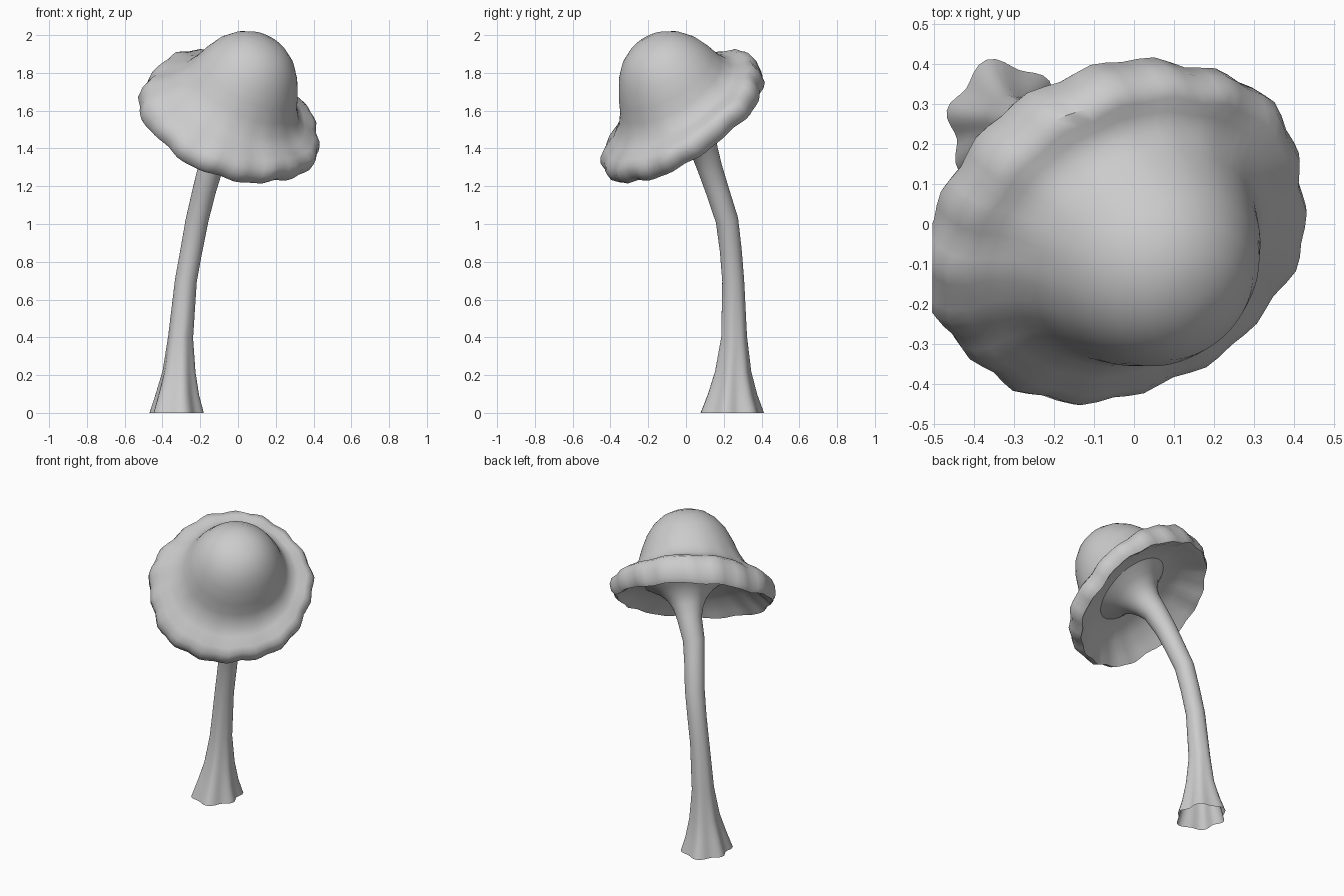
import bpy, bmesh
from math import sin, cos, pi, radians
from mathutils import Vector

if "Cube" in bpy.data.objects:
    bpy.data.objects.remove(bpy.data.objects["Cube"])

# Cap centre and tilted axis (leans toward front right)
C = Vector((0.0, 0.0, 1.57))
TILT = radians(39)
A = Vector((sin(TILT) * 0.7071, -sin(TILT) * 0.7071, cos(TILT)))
U = Vector((0.7071, 0.7071, 0.0))
V = A.cross(U)                           # points to the high back rim


def skin_rings(name, rings, cap_start=True, cap_end=True, angle=50):
    """Surface through a list of equal-length point rings."""
    bm = bmesh.new()
    vs = [[bm.verts.new(p) for p in ring] for ring in rings]
    n = len(vs[0])
    for a, b in zip(vs, vs[1:]):
        for i in range(n):
            j = (i + 1) % n
            bm.faces.new((a[i], a[j], b[j], b[i]))
    if cap_start:
        bm.faces.new(vs[0])
    if cap_end:
        bm.faces.new(vs[-1])
    bmesh.ops.recalc_face_normals(bm, faces=bm.faces)
    me = bpy.data.meshes.new(name)
    bm.to_mesh(me)
    bm.free()
    ob = bpy.data.objects.new(name, me)
    bpy.context.collection.objects.link(ob)
    bpy.ops.object.select_all(action='DESELECT')
    ob.select_set(True)
    bpy.context.view_layer.objects.active = ob
    bpy.ops.object.shade_smooth_by_angle(angle=radians(angle))
    return ob


# Cap: bell profile (radius, height along axis), rolled lip, hollow underside
profile = [(0.015, 0.465), (0.07, 0.458), (0.13, 0.436), (0.19, 0.39),
           (0.24, 0.325), (0.28, 0.24), (0.305, 0.17), (0.34, 0.11),
           (0.39, 0.075), (0.44, 0.06), (0.475, 0.035), (0.49, 0.0),
           (0.485, -0.045), (0.465, -0.07), (0.435, -0.05), (0.36, 0.0),
           (0.25, 0.02), (0.12, 0.03)]
N = 72
rings = []
for k, (r, h) in enumerate(profile):
    w = max(0.0, min(1.0, (r - 0.25) / 0.22))   # rim influence
    w2 = w * w
    lip = 1.0 if 11 < k < 15 else (0.5 if k in (11, 15) else 0.0)
    # dome sits a little back, rim a little to the left front
    top = k < 9
    mid = C + U * (-0.03 - 0.012 * w) + V * (0.045 * (1 - w) if top else 0.0)
    ring = []
    for i in range(N):
        t = 2 * pi * i / N
        back = max(0.0, sin(t))
        rr = r + w2 * (0.007 * cos(18 * t) + 0.006 * sin(5 * t + 1) + 0.004 * cos(7 * t))
        hh = h + w * (0.055 * cos(t) + 0.03 * back)
        hh += w2 * (0.006 * cos(9 * t + 2) - 0.03 * max(0.0, -cos(t)))
        hh -= lip * 0.06 * back
        ring.append(mid + A * hh + U * (rr * cos(t)) + V * (rr * sin(t)))
    rings.append(ring)
skin_rings("mushroom_cap", rings)

# Stem: curved path with radii, lobed open foot, trumpet at the top
path = [(Vector((-0.325, 0.245, 0.0)), 0.147),
        (Vector((-0.32, 0.247, 0.1)), 0.117),
        (Vector((-0.312, 0.25, 0.22)), 0.089),
        (Vector((-0.304, 0.255, 0.4)), 0.067),
        (Vector((-0.276, 0.25, 0.7)), 0.058),
        (Vector((-0.247, 0.237, 0.86)), 0.058),
        (Vector((-0.217, 0.217, 1.02)), 0.060),
        (Vector((-0.178, 0.165, 1.18)), 0.062),
        (Vector((-0.145, 0.125, 1.3)), 0.066),
        (C - A * 0.2, 0.075), (C - A * 0.13, 0.092),
        (C - A * 0.075, 0.12), (C - A * 0.025, 0.17), (C + A * 0.03, 0.26)]
M = 48
rings = []
for k, (p, r) in enumerate(path):
    if k == 0:
        d = Vector((0, 0, 1))
    elif k >= 10:
        d = A
    else:
        d = (path[k + 1][0] - path[k - 1][0]).normalized()
    u = (U - d * U.dot(d)).normalized()
    v = d.cross(u)
    lobe = max(0.0, 1 - p.z / 0.5)
    ring = []
    for i in range(M):
        t = 2 * pi * i / M
        rr = r * (1 + lobe * (0.09 * cos(6 * t) + 0.09 * sin(2 * t)))
        ring.append(p + u * (rr * cos(t)) + v * (rr * sin(t)))
    rings.append(ring)
skin_rings("mushroom_stem", rings, cap_start=False, cap_end=False)
